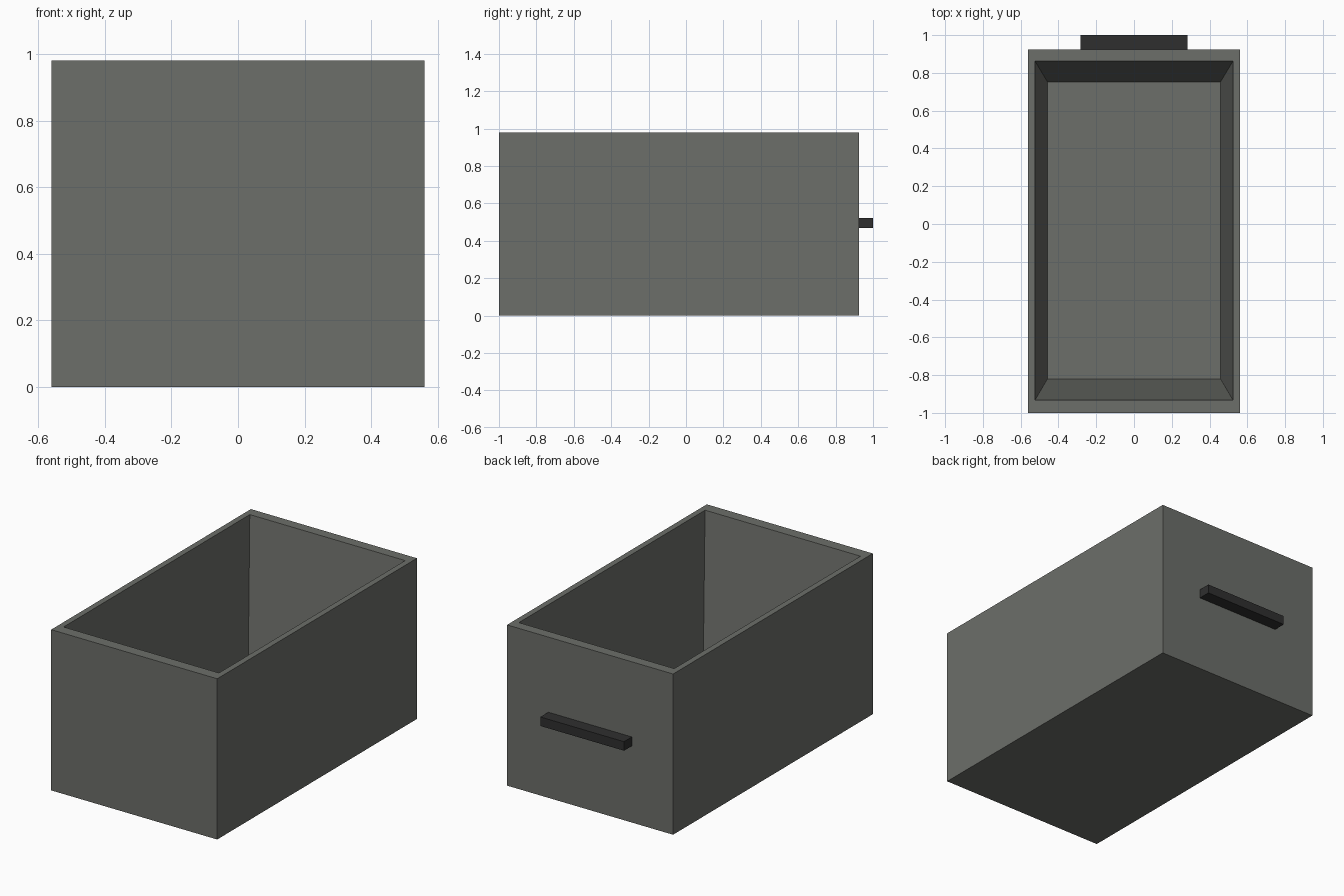
import bpy, bmesh

if "Cube" in bpy.data.objects:
    bpy.data.objects.remove(bpy.data.objects["Cube"])


def material(name, rgb):
    m = bpy.data.materials.new(name)
    m.diffuse_color = (*rgb, 1.0)
    m.use_nodes = True
    m.node_tree.nodes["Principled BSDF"].inputs["Base Color"].default_value = m.diffuse_color
    return m


def make_object(name, bm, mat):
    bmesh.ops.recalc_face_normals(bm, faces=bm.faces)
    mesh = bpy.data.meshes.new(name)
    bm.to_mesh(mesh)
    bm.free()
    mesh.materials.append(mat)
    obj = bpy.data.objects.new(name, mesh)
    bpy.context.collection.objects.link(obj)
    return obj


def ring(bm, hx, y0, y1, z):
    return [bm.verts.new(p) for p in
            ((-hx, y0, z), (hx, y0, z), (hx, y1, z), (-hx, y1, z))]


def stacked(name, rings, mat):
    """Closed solid lofted through rectangular rings (half x, y0, y1, z)."""
    bm = bmesh.new()
    loops = [ring(bm, *r) for r in rings]
    for a, b in zip(loops, loops[1:]):
        for i in range(4):
            j = (i + 1) % 4
            bm.faces.new((a[i], a[j], b[j], b[i]))
    bm.faces.new(loops[0][::-1])
    bm.faces.new(loops[-1])
    return make_object(name, bm, mat)


grey = material("warm dark grey", (0.150, 0.156, 0.142))
black = material("charcoal", (0.028, 0.028, 0.028))

# Open bin: outer walls, flat rim, then tapered cavity down to its floor
stacked("bin_body", [
    (0.56, -1.0, 0.924, 0.0),
    (0.56, -1.0, 0.924, 0.98),
    (0.524, -0.932, 0.862, 0.98),
    (0.458, -0.82, 0.752, 0.07),
], grey)

# Bar handle on the back wall
stacked("bar_handle", [
    (0.282, 0.92, 1.0, 0.467),
    (0.282, 0.92, 1.0, 0.522),
], black)
